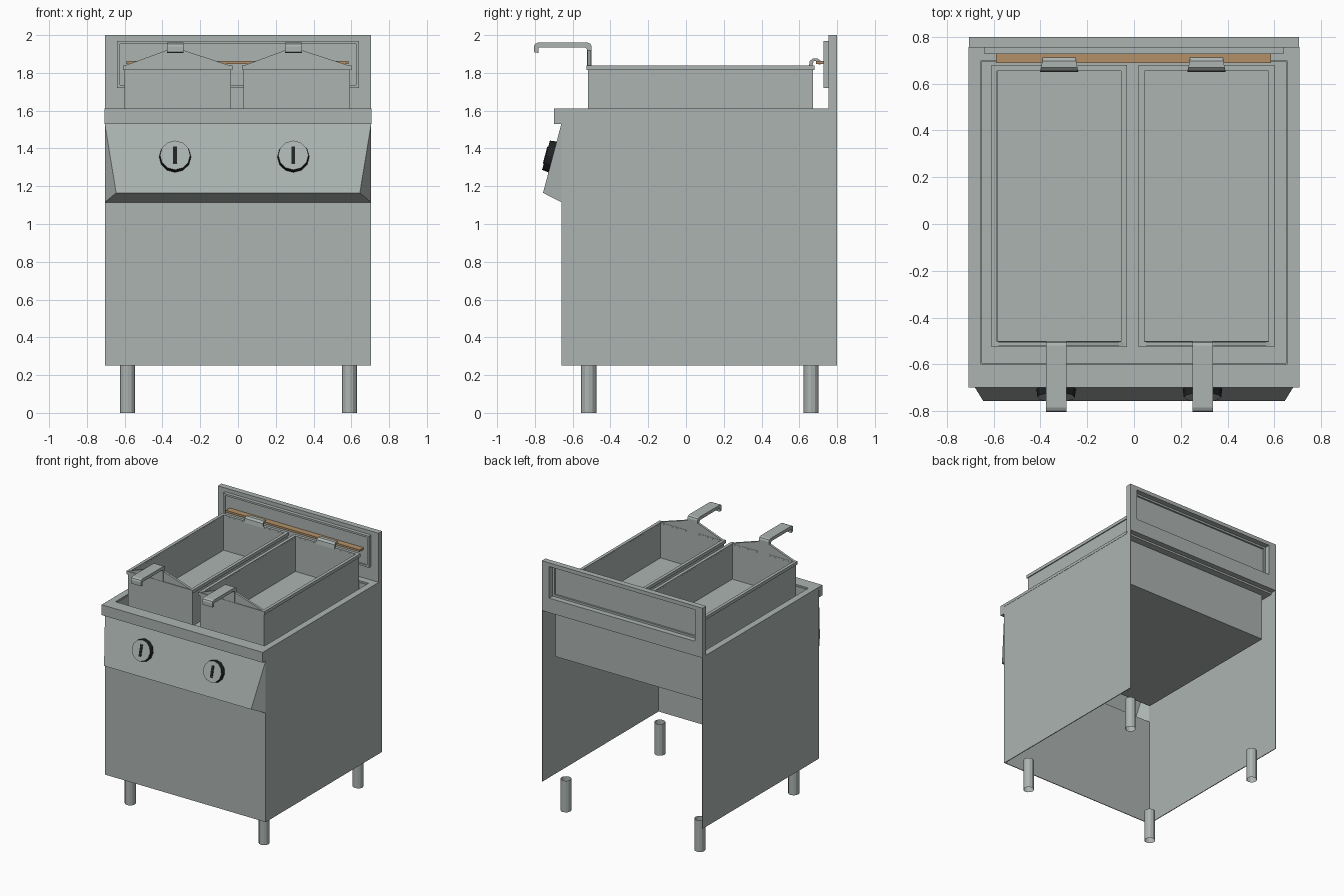
import bpy, bmesh, math
from mathutils import Matrix, Vector

if "Cube" in bpy.data.objects:
    bpy.data.objects.remove(bpy.data.objects["Cube"])


def material(name, rgb):
    m = bpy.data.materials.new(name)
    m.diffuse_color = (*rgb, 1)
    m.use_nodes = True
    m.node_tree.nodes["Principled BSDF"].inputs["Base Color"].default_value = m.diffuse_color
    return m


STEEL = material("brushed steel", (0.41, 0.455, 0.44))
BLACK = material("black plastic", (0.015, 0.016, 0.018))
BRASS = material("brown rail", (0.45, 0.28, 0.14))


def finish(name, bm, *mats):
    bmesh.ops.recalc_face_normals(bm, faces=bm.faces)
    me = bpy.data.meshes.new(name)
    bm.to_mesh(me)
    bm.free()
    for m in mats or (STEEL,):
        me.materials.append(m)
    ob = bpy.data.objects.new(name, me)
    bpy.context.collection.objects.link(ob)
    return ob


def add_box(bm, x0, x1, y0, y1, z0, z1):
    m = Matrix.Translation(((x0 + x1) / 2, (y0 + y1) / 2, (z0 + z1) / 2))
    m = m @ Matrix.Diagonal((x1 - x0, y1 - y0, z1 - z0, 1))
    bmesh.ops.create_cube(bm, size=1, matrix=m)


def box(name, *dims, mat=STEEL):
    bm = bmesh.new()
    add_box(bm, *dims)
    return finish(name, bm, mat)


def prism(name, pts, to_a, to_b, mat=STEEL):
    """Solid between two copies of a flat outline."""
    bm = bmesh.new()
    a = [bm.verts.new(to_a(p)) for p in pts]
    b = [bm.verts.new(to_b(p)) for p in pts]
    n = len(pts)
    bm.faces.new(a)
    bm.faces.new(b[::-1])
    for i in range(n):
        bm.faces.new((a[i], b[i], b[(i + 1) % n], a[(i + 1) % n]))
    return finish(name, bm, mat)


def frame(name, outer, inner, d0, d1, upright=False):
    """Rectangular ring, lying flat or standing upright, d0..d1 thick."""
    bm = bmesh.new()

    def loop(r, d):
        u0, u1, v0, v1 = r
        return [bm.verts.new((u, d, v) if upright else (u, v, d))
                for u, v in ((u0, v0), (u1, v0), (u1, v1), (u0, v1))]
    loops = [loop(outer, d0), loop(outer, d1), loop(inner, d1), loop(inner, d0)]
    for k in range(4):
        p, q = loops[k], loops[(k + 1) % 4]
        for i in range(4):
            j = (i + 1) % 4
            bm.faces.new((p[i], p[j], q[j], q[i]))
    return finish(name, bm)


def inset(r, t):
    return (r[0] + t, r[1] - t, r[2] + t, r[3] - t)


# Cabinet sheets, open at the back and below
W = 0.705
box("cabinet_right_side", W - 0.006, W, -0.66, 0.80, 0.25, 1.605)
box("cabinet_left_side", -W, -W + 0.006, -0.66, 0.80, 0.25, 1.605)
box("cabinet_front", -W + 0.006, W - 0.006, -0.66, -0.654, 0.25, 1.12)

# Top rim with front lip, and sunken basin
basin = (-0.655, 0.655, -0.60, 0.70)
frame("top_rim", (-0.707, 0.707, -0.70, 0.757), basin, 1.59, 1.612)
box("front_lip", -0.707, 0.707, -0.70, -0.655, 1.53, 1.592)
frame("basin_walls", basin, inset(basin, 0.005), 1.22, 1.60)
box("basin_floor", *basin, 1.215, 1.222)

# Sloped control panel with tapered ends
bm = bmesh.new()
tl, tr, ml, mr, bl, br = [bm.verts.new(p) for p in (
    (-W, -0.66, 1.53), (W, -0.66, 1.53), (-0.645, -0.757, 1.165),
    (0.645, -0.757, 1.165), (-W, -0.66, 1.115), (W, -0.66, 1.115))]
for f in ((tl, ml, mr, tr), (ml, bl, br, mr), (tl, bl, ml), (tr, mr, br)):
    bm.faces.new(f)
finish("control_panel", bm)

# Knobs: black sides, steel face, black pointer
normal = Vector((0, -0.365, 0.097)).normalized()
tilt = normal.to_track_quat('Z', 'Y').to_matrix().to_4x4()
for side, kx in (("left", -0.333), ("right", 0.293)):
    m = Matrix.Translation((kx, -0.7065, 1.355)) @ tilt
    bm = bmesh.new()
    bmesh.ops.create_cone(bm, cap_ends=True, segments=12, radius1=0.085,
                          radius2=0.080, depth=0.04,
                          matrix=m @ Matrix.Translation((0, 0, 0.016)))
    for f in bm.faces:
        f.normal_update()
        f.material_index = 1 if f.normal.dot(normal) > 0.9 else 0
    finish(side + "_knob", bm, BLACK, STEEL)
    bm = bmesh.new()
    bmesh.ops.create_cube(bm, size=1, matrix=m @ Matrix.Translation((0, 0, 0.037))
                          @ Matrix.Diagonal((0.02, 0.09, 0.008, 1)))
    finish(side + "_knob_pointer", bm, BLACK)

# Backsplash frame with a pressed tray in its opening
opening = (-0.64, 0.64, 1.72, 1.97)
frame("backsplash", (-W, W, 1.605, 2.0), opening, 0.755, 0.80, upright=True)
frame("backsplash_tray_edge", opening, inset(opening, 0.015), 0.727, 0.757, upright=True)
box("backsplash_tray", -0.63, 0.63, 0.738, 0.743, 1.73, 1.96)

# Hanging rail for the baskets
box("basket_rail", -0.59, 0.585, 0.688, 0.737, 1.846, 1.862, mat=BRASS)

# Fry baskets with peaked front, handle and rear hook
HANDLE = ((-0.50, 1.83), (-0.50, 1.94), (-0.506, 1.954), (-0.52, 1.96),
          (-0.785, 1.96), (-0.80, 1.953), (-0.805, 1.94), (-0.805, 1.91),
          (-0.782, 1.905), (-0.782, 1.935), (-0.535, 1.935), (-0.525, 1.925),
          (-0.525, 1.83))
HOOK = ((0.65, 1.83), (0.655, 1.862), (0.67, 1.876), (0.698, 1.876),
        (0.712, 1.864), (0.712, 1.845), (0.702, 1.845), (0.695, 1.862),
        (0.675, 1.862), (0.668, 1.83))
for side, x0, x1, hx in (("left", -0.61, -0.03, -0.333), ("right", 0.02, 0.60, 0.294)):
    rim = (x0, x1, -0.527, 0.68)
    cx = (x0 + x1) / 2
    frame(side + "_basket_rim", rim, inset(rim, 0.025), 1.815, 1.84)
    frame(side + "_basket_walls", inset(rim, 0.008), inset(rim, 0.0255), 1.55, 1.83)
    box(side + "_basket_floor", *inset(rim, 0.01), 1.548, 1.56)
    peak = ((x0, 1.835), (hx - 0.05, 1.918), (hx + 0.05, 1.918), (x1, 1.835))
    prism(side + "_basket_peak", peak, lambda p: (p[0], -0.522, p[1]),
          lambda p: (p[0], -0.504, p[1]))
    prism(side + "_basket_handle", HANDLE, lambda p: (hx - 0.044, *p),
          lambda p: (hx + 0.044, *p))
    # the hook narrows toward the back
    prism(side + "_basket_hook", HOOK,
          lambda p: (cx - 0.082 + 0.2 * (p[0] - 0.65), *p),
          lambda p: (cx + 0.082 - 0.2 * (p[0] - 0.65), *p))

# Open tube legs
for nx, lx in (("left", -0.585), ("right", 0.59)):
    for ny, ly in (("front", -0.515), ("back", 0.662)):
        bm = bmesh.new()
        bmesh.ops.create_cone(bm, cap_ends=False, segments=12, radius1=0.04,
                              radius2=0.04, depth=0.25,
                              matrix=Matrix.Translation((lx, ly, 0.125)))
        finish(f"{ny}_{nx}_leg", bm)
